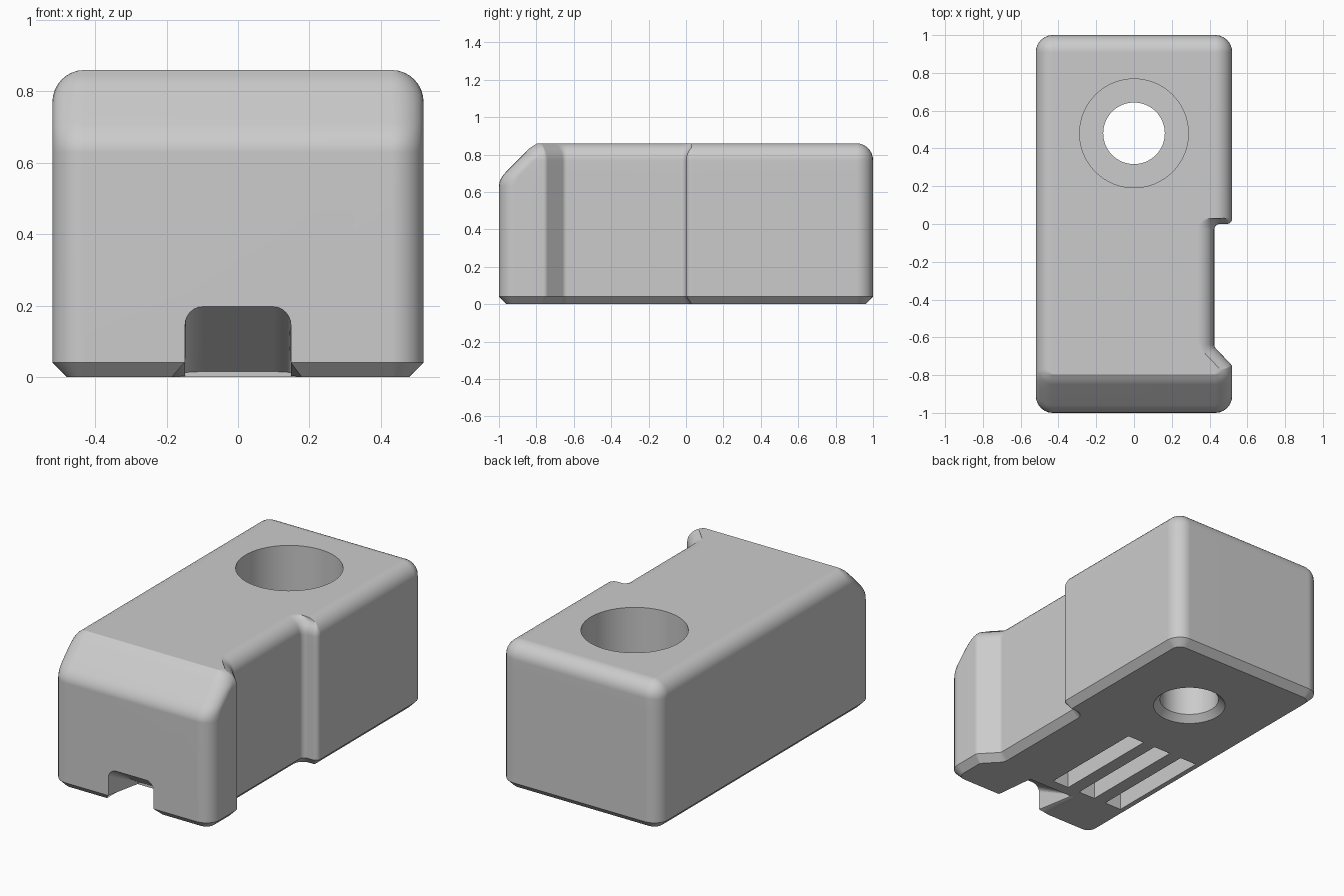
import bpy, bmesh, math
from mathutils import Vector
from mathutils.geometry import intersect_line_line_2d  # noqa: F401

if "Cube" in bpy.data.objects:
    bpy.data.objects.remove(bpy.data.objects["Cube"], do_unlink=True)

grey = bpy.data.materials.new("plain grey")
grey.use_nodes = True
colour = (0.6, 0.6, 0.6, 1)
grey.diffuse_color = colour
grey.node_tree.nodes["Principled BSDF"].inputs["Base Color"].default_value = colour


def make_object(name, bm):
    bmesh.ops.recalc_face_normals(bm, faces=bm.faces)
    mesh = bpy.data.meshes.new(name)
    bm.to_mesh(mesh)
    bm.free()
    mesh.materials.append(grey)
    ob = bpy.data.objects.new(name, mesh)
    bpy.context.collection.objects.link(ob)
    return ob


def loft(name, rings):
    """Skin a stack of equal-length rings and cap both ends."""
    bm = bmesh.new()
    rows = [[bm.verts.new(p) for p in ring] for ring in rings]
    n = len(rows[0])
    for low, high in zip(rows, rows[1:]):
        for i in range(n):
            j = (i + 1) % n
            bm.faces.new((low[i], low[j], high[j], high[i]))
    bm.faces.new(rows[0][::-1])
    bm.faces.new(rows[-1])
    return make_object(name, bm)


# Body plan: outline with a side notch, and a radius for each corner
HALF, NOTCH, R = 0.52, 0.425, 0.09
PLAN = [(-HALF, -1), (HALF, -1), (HALF, -0.75), (NOTCH, -0.65),
        (NOTCH, 0), (HALF, 0), (HALF, 1), (-HALF, 1)]
RADII = [R, R, 0.03, 0.03, 0.03, 0.03, R, R]
FRONT, SLOPE, STEP = 0, 2, 4
STEPS = 6


def plan_ring(z, side, front):
    """Outline inset edge by edge, with its corners rounded."""
    pts = [Vector(p) for p in PLAN]
    n = len(pts)
    inset = [side] * n
    inset[FRONT] = front
    inset[SLOPE] = min(side, 0.06)
    inset[STEP] = min(side, 0.03)
    dirs = [(pts[(i + 1) % n] - pts[i]).normalized() for i in range(n)]
    ring = []
    for i in range(n):
        a, b = dirs[i - 1], dirs[i]
        na, nb = Vector((-a.y, a.x)), Vector((-b.y, b.x))
        # Corner where the two inset edges meet
        turn = a.x * b.y - a.y * b.x
        pa = pts[i] + na * inset[i - 1]
        pb = pts[i] + nb * inset[i]
        gap = pb - pa
        corner = pa + a * ((gap.x * b.y - gap.y * b.x) / turn)
        sign = 1 if turn > 0 else -1
        near = min(inset[i - 1], inset[i])
        r = max(RADII[i] - sign * near, 0.004)
        angle = math.acos(max(-1, min(1, a.dot(b))))
        centre = corner - a * r * math.tan(angle / 2) + na * sign * r
        start = math.atan2(-na.y * sign, -na.x * sign)
        for k in range(STEPS + 1):
            t = start + sign * angle * k / STEPS
            ring.append((centre.x + r * math.cos(t), centre.y + r * math.sin(t), z))
    return ring


def front_inset(z):
    """Sloped top front edge with softened ends."""
    if z < 0.63:
        return 0
    if z < 0.71:
        return (z - 0.63) ** 2 / 0.16
    return z - 0.67 + max(0, z - 0.835) * 0.6


# Bottom chamfer, straight wall, then top fillet
rings = [plan_ring(0, 0.04, 0.04)]
rings += [plan_ring(z, 0, front_inset(z)) for z in (0.04, 0.63, 0.65, 0.67, 0.69, 0.71)]
for k in range(9):
    t = math.radians(90 * k / 8)
    z = 0.77 + R * math.sin(t)
    rings.append(plan_ring(z, R * (1 - math.cos(t)), front_inset(z)))
body = loft("body", rings)

# Counterbored through hole with a chamfered lower rim
SEG = 64
hole_profile = [(0.23, -0.03), (0.163, 0.037), (0.163, 0.3), (0.288, 0.3), (0.288, 1)]
hole = loft("hole_cutter", [
    [(r * math.cos(math.tau * i / SEG), 0.48 + r * math.sin(math.tau * i / SEG), z)
     for i in range(SEG)] for r, z in hole_profile])

# Front channel whose roof ramps down towards the back
half = [(0.185, -0.05), (0.185, 0), (0.148, 0.04)]
for k in range(7):
    t = math.radians(15 * k)
    half.append((0.098 + 0.05 * math.cos(t), 0.147 + 0.05 * math.sin(t)))
section = half + [(-x, z) for x, z in reversed(half)]


def channel_ring(y):
    scale = 1 - 0.925 * (y + 1) / 0.28
    return [(x, y, z * scale if z > 0 else z) for x, z in section]


channel = loft("channel_cutter", [channel_ring(-1.02), channel_ring(-0.72)])

# Three long slots in the underside
cutters = [hole, channel]
for x in (-0.015, -0.205, -0.395):
    x0, x1 = x - 0.055, x + 0.055
    cutters.append(loft("slot_cutter", [
        [(x0, -0.655, z), (x1, -0.655, z), (x1, 0, z), (x0, 0, z)]
        for z in (-0.1, 0.3)]))

bpy.context.view_layer.objects.active = body
for cutter in cutters:
    cutter.hide_render = True
    mod = body.modifiers.new("cut", "BOOLEAN")
    mod.operation = "DIFFERENCE"
    mod.solver = "EXACT"
    mod.object = cutter
    bpy.ops.object.modifier_apply(modifier=mod.name)
    bpy.data.objects.remove(cutter, do_unlink=True)

# Smooth fillets, sharp cut edges
bpy.ops.object.select_all(action="DESELECT")
body.select_set(True)
bpy.ops.object.shade_smooth_by_angle(angle=math.radians(30))
weighted = body.modifiers.new("weighted normals", "WEIGHTED_NORMAL")
weighted.keep_sharp = True
